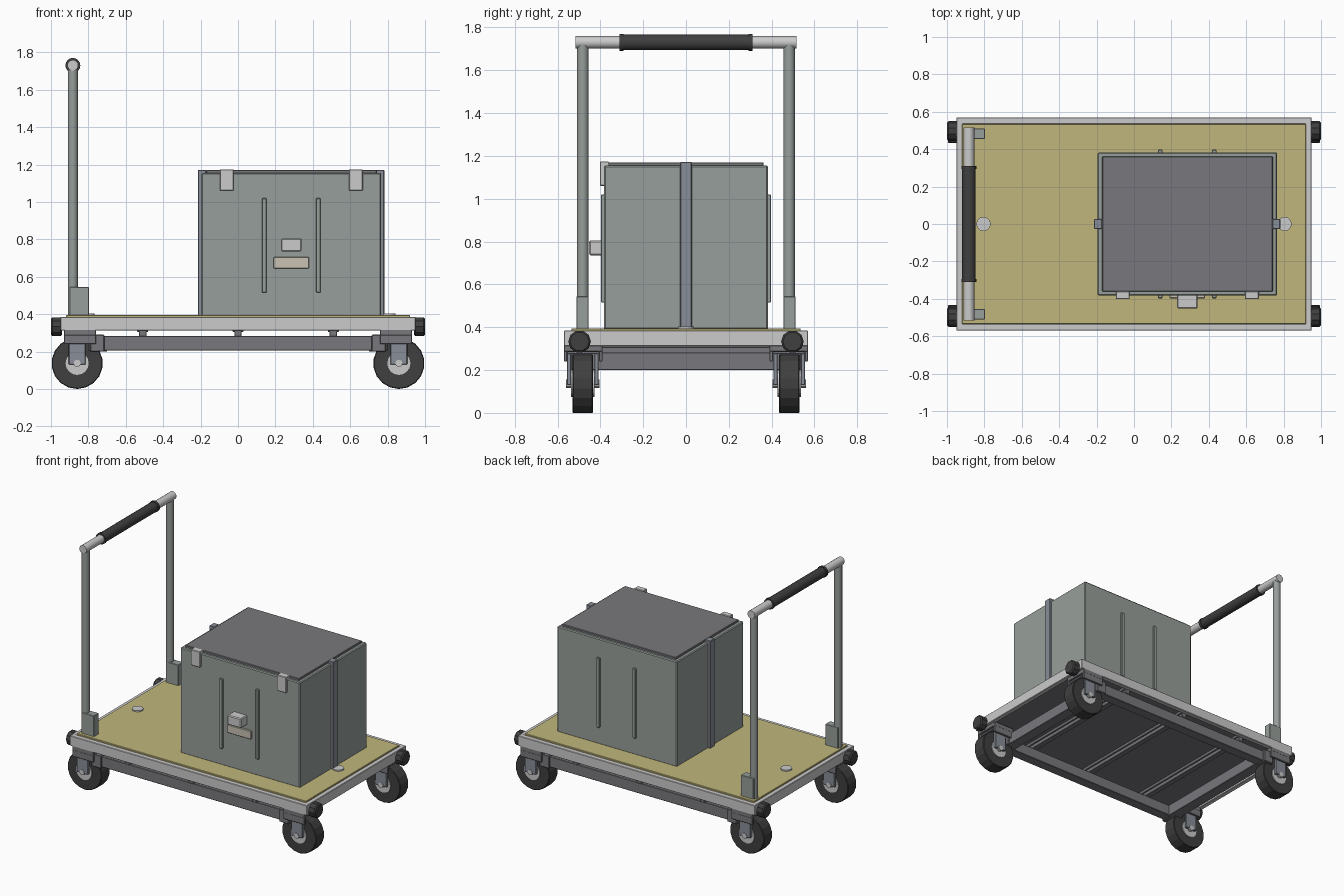
import bpy, math
from mathutils import Vector

if "Cube" in bpy.data.objects:
    bpy.data.objects.remove(bpy.data.objects["Cube"])


def mat(name, r, g, b):
    m = bpy.data.materials.new(name)
    m.diffuse_color = (r, g, b, 1)
    m.use_nodes = True
    m.node_tree.nodes["Principled BSDF"].inputs["Base Color"].default_value = m.diffuse_color
    return m


OLIVE = mat("olive_board", 0.53, 0.47, 0.20)
RUBBER = mat("rubber", 0.05, 0.05, 0.05)
CASE = mat("case_green_grey", 0.31, 0.345, 0.325)
DARK = mat("dark_steel", 0.19, 0.19, 0.205)
STRAP = mat("strap_blue_grey", 0.25, 0.27, 0.31)
CREAM = mat("cream_plate", 0.58, 0.54, 0.45)
LIGHT = mat("light_steel", 0.52, 0.52, 0.52)


def finish(o, name, m, bevel):
    o.name = name
    if m:
        o.data.materials.append(m)
    if bevel:
        b = o.modifiers.new("bevel", 'BEVEL')
        b.width, b.segments, b.limit_method = bevel, 1, 'ANGLE'
        b.angle_limit = math.radians(50)
    return o


def box(name, x, y, z, m=None, bevel=0.003):
    """Box from (min, max) ranges on each axis."""
    lo, hi = (Vector(v) for v in zip(*(sorted(r) for r in (x, y, z))))
    bpy.ops.mesh.primitive_cube_add(size=1, location=(lo + hi) / 2)
    o = bpy.context.object
    for v in o.data.vertices:
        v.co = Vector(a * b for a, b in zip(v.co, hi - lo))
    return finish(o, name, m, bevel)


def rod(name, loc, r, length, axis='Z', m=None, sides=16, bevel=0, smooth=False):
    rot = {'X': (0, math.pi / 2, 0), 'Y': (math.pi / 2, 0, 0), 'Z': (0, 0, 0)}[axis]
    bpy.ops.mesh.primitive_cylinder_add(vertices=sides, radius=r, depth=length,
                                        location=loc, rotation=rot)
    o = finish(bpy.context.object, name, m, bevel)
    if smooth:
        bpy.ops.object.shade_smooth_by_angle()
    return o


def span(s, a, b):
    return (s * a, s * b)


# Deck: board, under panel and light rim
box("deck_board", (-0.92, 0.92), (-0.535, 0.535), (0.37, 0.395), OLIVE)
box("deck_panel", (-0.93, 0.93), (-0.55, 0.55), (0.325, 0.375), DARK, 0)
for s in (-1, 1):
    box("deck_rim_side", (-0.95, 0.95), span(s, 0.535, 0.57), (0.312, 0.385), LIGHT)
    box("deck_rim_end", span(s, 0.915, 0.95), (-0.54, 0.54), (0.312, 0.385), LIGHT)
    rod("deck_disc", (s * 0.805, 0, 0.397), 0.038, 0.014, m=LIGHT, sides=14)

# Ladder frame underneath
for s in (-1, 1):
    box("frame_rail", (-0.80, 0.80), span(s, 0.46, 0.535), (0.205, 0.283), DARK)
    box("frame_end", span(s, 0.70, 0.78), (-0.47, 0.47), (0.20, 0.283), DARK)
for x in (-0.51, 0, 0.51):
    box("cross_member", (x - 0.02, x + 0.02), (-0.54, 0.54), (0.28, 0.32), DARK)
    box("cross_member_cap", (x - 0.03, x + 0.03), (-0.54, 0.54), (0.305, 0.33), DARK)

# Casters and corner bumpers
for sx in (-1, 1):
    for sy in (-1, 1):
        cx, cy, cz = sx * 0.86, sy * 0.482, 0.137
        rod("wheel", (cx, cy, cz), 0.137, 0.096, 'Y', RUBBER, 18, 0.004)
        rod("wheel_hub", (cx, cy, cz), 0.062, 0.108, 'Y', LIGHT, 16)
        rod("axle", (cx, cy, cz), 0.02, 0.155, 'Y', LIGHT, 8)
        for y in (0.418, 0.546):
            box("fork_cheek", span(sx, 0.815, 0.905),
                span(sy, y - 0.01, y + 0.01), (0.13, 0.29), STRAP)
        box("fork_crown", span(sx, 0.805, 0.915), span(sy, 0.40, 0.56), (0.275, 0.295), STRAP)
        box("caster_plate", span(sx, 0.76, 0.93), span(sy, 0.39, 0.57), (0.285, 0.318), DARK)
        for y in (0.398, 0.562):
            box("caster_skirt", span(sx, 0.76, 0.93),
                span(sy, y - 0.008, y + 0.008), (0.24, 0.29), DARK)
        box("caster_bracket", span(sx, 0.715, 0.79), span(sy, 0.41, 0.55), (0.20, 0.29), DARK)
        rod("corner_bumper", (sx * 0.97, sy * 0.497, 0.333), 0.053, 0.06, 'X', RUBBER, 10, 0.008)

# Push handle
for s in (-1, 1):
    rod("handle_post", (-0.883, s * 0.482, 1.05), 0.027, 1.34, m=CASE, smooth=True)
    box("post_socket", (-0.90, -0.797), span(s, 0.455, 0.511), (0.385, 0.545), CASE)
    rod("grip_collar", (-0.883, s * 0.302, 1.73), 0.04, 0.018, 'Y', RUBBER, 16)
rod("handle_bar", (-0.883, 0, 1.73), 0.029, 1.03, 'Y', LIGHT, smooth=True)
rod("handle_grip", (-0.883, 0, 1.73), 0.036, 0.62, 'Y', RUBBER, smooth=True)

# Storage case: body, lid and ribs
box("case_body", (-0.195, 0.765), (-0.383, 0.383), (0.39, 1.155), CASE, 0.006)
box("case_lid", (-0.17, 0.742), (-0.362, 0.362), (1.15, 1.17), DARK)
for s in (-1, 1):
    for x in (0.14, 0.43):
        box("case_rib", (x - 0.012, x + 0.012), span(s, 0.375, 0.397), (0.515, 1.02), CASE)
for x in ((-0.213, -0.17), (0.74, 0.782)):
    box("side_strap", x, (-0.027, 0.027), (0.39, 1.172), STRAP)

# Front clips, latch and plate
for x in (-0.06, 0.63):
    box("lid_clip", (x - 0.037, x + 0.037), (-0.402, -0.36), (1.06, 1.174), LIGHT)
box("latch", (0.23, 0.34), (-0.452, -0.375), (0.735, 0.805), LIGHT, 0.006)
box("name_plate_blank", (0.19, 0.38), (-0.397, -0.375), (0.645, 0.705), CREAM)
